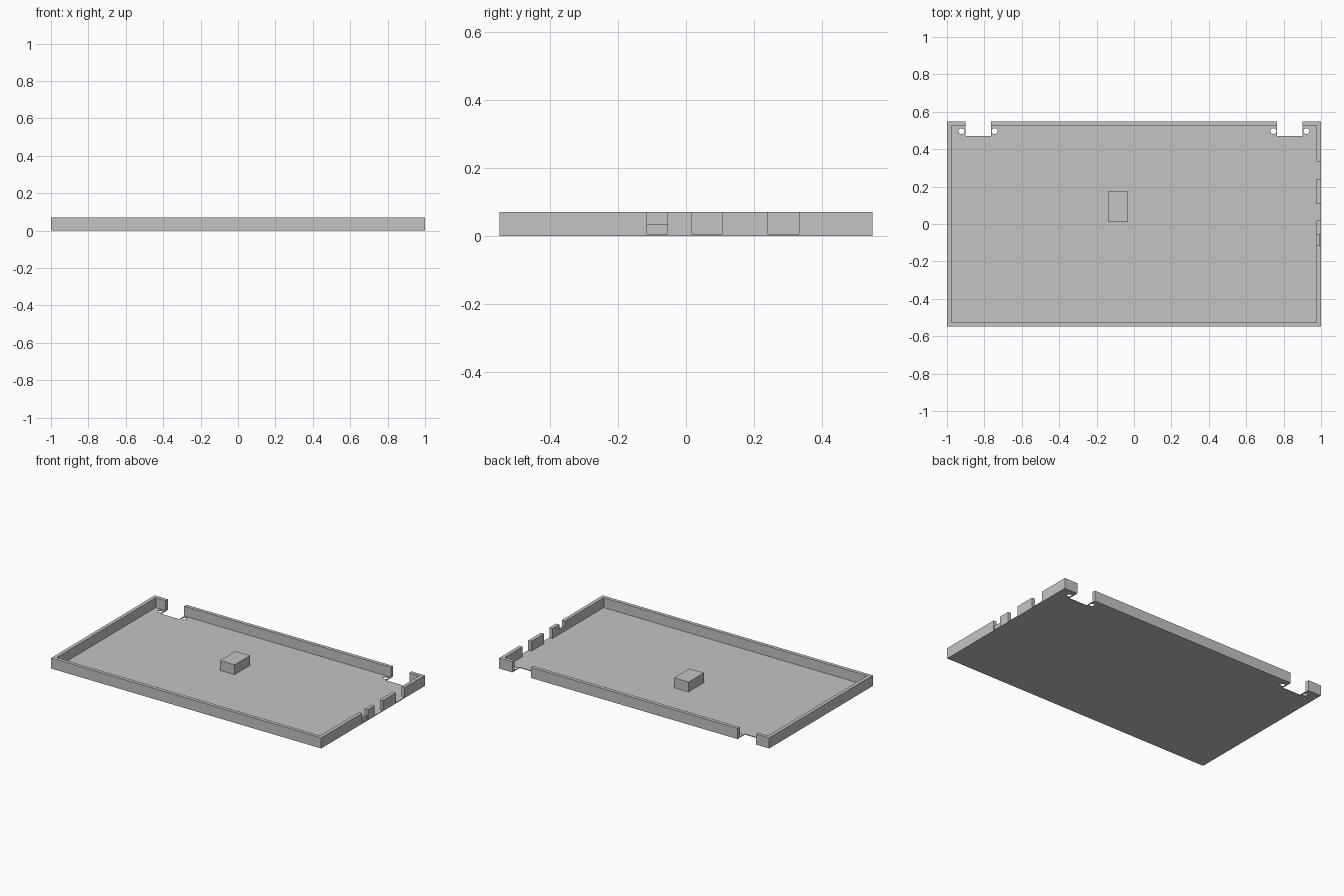
import bpy

default = bpy.data.objects.get("Cube")
if default:
    bpy.data.objects.remove(default, do_unlink=True)

# Overall sizes
HX, HY, TOP = 1.0, 0.548, 0.071
FLOOR, WALL = 0.005, 0.024
OVER = 0.05

grey = bpy.data.materials.new("plain grey")
grey.use_nodes = True
colour = (0.55, 0.55, 0.55, 1)
grey.diffuse_color = colour
grey.node_tree.nodes["Principled BSDF"].inputs["Base Color"].default_value = colour


def box(name, x, y, z):
    """Box spanning the given (low, high) ranges."""
    bpy.ops.mesh.primitive_cube_add(size=1)
    ob = bpy.context.object
    ob.name = name
    spans = (x, y, z)
    for v in ob.data.vertices:
        v.co = [s[0] if c < 0 else s[1] for c, s in zip(v.co, spans)]
    return ob


def cut(target, cutter):
    """Subtract the cutter from the target, then discard it."""
    mod = target.modifiers.new("cut", 'BOOLEAN')
    mod.operation = 'DIFFERENCE'
    mod.solver = 'EXACT'
    mod.object = cutter
    bpy.ops.object.select_all(action='DESELECT')
    bpy.context.view_layer.objects.active = target
    target.select_set(True)
    bpy.ops.object.modifier_apply(modifier=mod.name)
    bpy.data.objects.remove(cutter, do_unlink=True)


# Shallow tray: solid slab with a hollowed inside
tray = box("tray", (-HX, HX), (-HY, HY), (0, TOP))
cut(tray, box("cavity", (-HX + WALL, HX - WALL), (-HY + WALL, HY - WALL), (FLOOR, TOP + OVER)))

# Hinge notches in the back edge, with a screw hole on each side
for side in (-1, 1):
    xs = sorted((side * 0.765, side * 0.902))
    cut(tray, box("hinge_notch", xs, (0.47, HY + OVER), (-OVER, TOP + OVER)))
    for x in (0.745, 0.922):
        bpy.ops.mesh.primitive_cylinder_add(vertices=24, radius=0.016, depth=0.05,
                                            location=(side * x, 0.496, 0))
        cut(tray, bpy.context.object)

# Port openings in the wall on the +x side
for y in ((0.018, 0.106), (0.241, 0.333)):
    cut(tray, box("port_opening", (HX - 2 * WALL, HX + OVER), y, (FLOOR, TOP + OVER)))

# Half-height port sill, set slightly back from the outside
sill = (-0.115, -0.055)
cut(tray, box("sill_opening", (HX - 2 * WALL, HX + OVER), sill, (0.035, TOP + OVER)))
cut(tray, box("sill_recess", (0.993, HX + OVER), sill, (FLOOR, TOP + OVER)))

# Raised block on the floor
block = box("floor_block", (-0.14, -0.032), (0.01, 0.173), (FLOOR, TOP))

for ob in (tray, block):
    ob.data.materials.clear()
    ob.data.materials.append(grey)
    for p in ob.data.polygons:
        p.material_index = 0
        p.use_smooth = False
